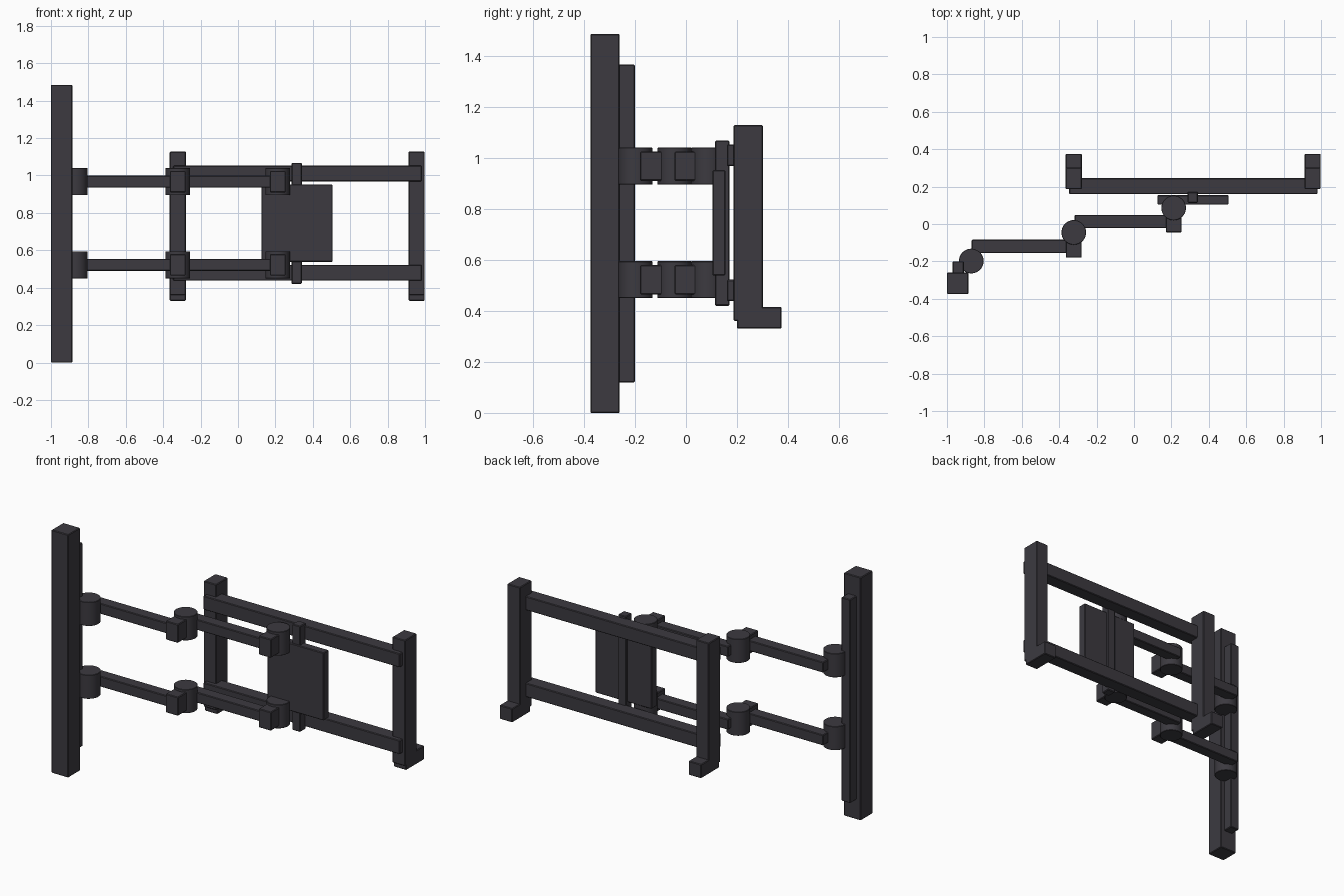
import bpy

cube = bpy.data.objects.get("Cube")
if cube:
    bpy.data.objects.remove(cube, do_unlink=True)

# Single dark painted metal
metal = bpy.data.materials.new("dark_grey_metal")
metal.use_nodes = True
colour = (0.045, 0.042, 0.051, 1)
metal.diffuse_color = colour
metal.node_tree.nodes["Principled BSDF"].inputs["Base Color"].default_value = colour


def finish(name, bevel):
    """Name and paint the active object, and soften its edges."""
    obj = bpy.context.object
    obj.name = name
    obj.data.materials.append(metal)
    mod = obj.modifiers.new("Soft edges", "BEVEL")
    mod.width = bevel
    mod.segments = 1
    mod.limit_method = "ANGLE"
    return obj


def box(name, x, y, z, bevel=0.004):
    """Box spanning the given (low, high) range on each axis."""
    spans = (x, y, z)
    bpy.ops.mesh.primitive_cube_add(size=1, location=[(a + b) / 2 for a, b in spans])
    obj = bpy.context.object
    obj.scale = [b - a for a, b in spans]
    bpy.ops.object.transform_apply(location=False, rotation=False, scale=True)
    return finish(name, bevel)


def pivot(name, x, y, z):
    """Upright hinge barrel centred on height z."""
    bpy.ops.mesh.primitive_cylinder_add(vertices=40, radius=0.066, depth=0.145, location=(x, y, z))
    bpy.ops.object.shade_smooth_by_angle()
    return finish(name, 0.002)


# Wall post and its backing rail
box("wall_post", (-1, -0.885), (-0.375, -0.26), (0, 1.485))
box("wall_rail", (-0.97, -0.91), (-0.265, -0.2), (0.12, 1.365))

# Two identical folding arms
for level, z in (("lower", 0.522), ("upper", 0.967)):
    bar = (z - 0.032, z + 0.032)
    block = (z - 0.057, z + 0.057)
    pivot(level + "_wall_pivot", -0.87, -0.198, z)
    box(level + "_wall_arm", (-0.868, -0.32), (-0.156, -0.084), bar)
    box(level + "_elbow_block", (-0.364, -0.28), (-0.18, -0.045), block)
    pivot(level + "_elbow_pivot", -0.322, -0.045, z)
    box(level + "_outer_arm", (-0.318, 0.215), (-0.022, 0.049), bar)
    box(level + "_wrist_block", (0.17, 0.254), (-0.045, 0.085), block)
    pivot(level + "_wrist_pivot", 0.212, 0.086, z)

# Mounting plate and spine
box("mounting_plate", (0.125, 0.506), (0.104, 0.154), (0.538, 0.952))
box("plate_spine", (0.287, 0.341), (0.113, 0.171), (0.42, 1.067))

# Carrier frame
for level, z in (("lower", 0.48), ("upper", 1.01)):
    box(level + "_frame_rail", (-0.347, 0.982), (0.16, 0.245), (z - 0.042, z + 0.042))
for side, x in (("right", -0.322), ("left", 0.955)):
    span = (x - 0.043, x + 0.043)
    box(side + "_frame_post", span, (0.187, 0.302), (0.36, 1.128))
    box(side + "_support_foot", span, (0.2, 0.375), (0.33, 0.415))
